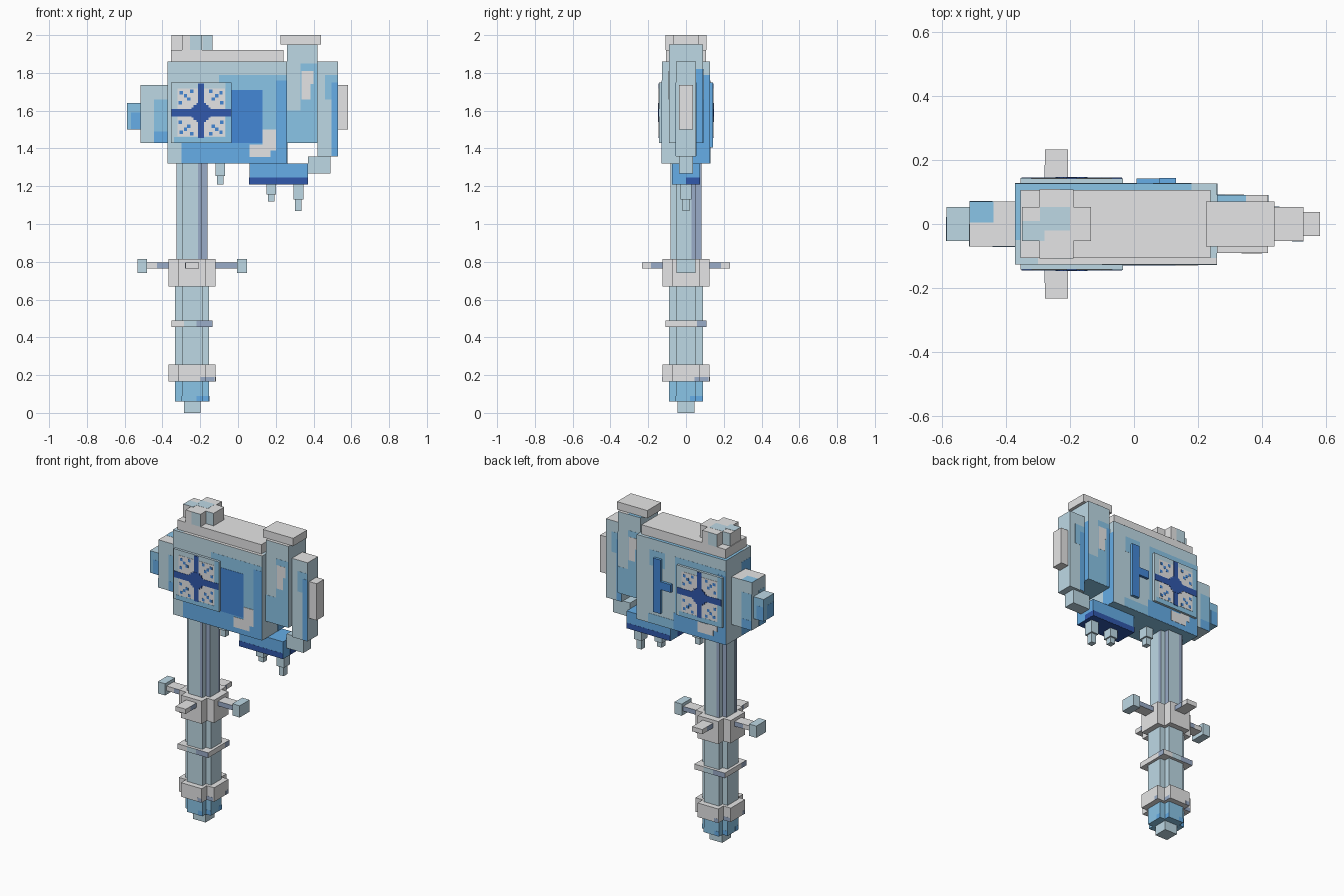
import bpy
import bmesh

default_cube = bpy.data.objects.get("Cube")
if default_cube:
    bpy.data.objects.remove(default_cube, do_unlink=True)

HANDLE_X = -0.243


def linear(channel):
    c = channel / 255
    return c / 12.92 if c <= 0.04045 else ((c + 0.055) / 1.055) ** 2.4


def make_material(name, red, green, blue):
    mat = bpy.data.materials.new(name)
    colour = (linear(red), linear(green), linear(blue), 1)
    mat.use_nodes = True
    mat.diffuse_color = colour
    for node in mat.node_tree.nodes:
        if node.type == 'BSDF_PRINCIPLED':
            node.inputs["Base Color"].default_value = colour
            node.inputs["Roughness"].default_value = 0.8
    return mat


grey = make_material("stone grey", 229, 229, 230)
light = make_material("pale steel blue", 190, 217, 229)
mid = make_material("sky blue", 140, 199, 234)
blue = make_material("bright blue", 104, 177, 236)
dark = make_material("deep blue", 68, 135, 214)
navy = make_material("navy blue", 49, 88, 172)
slate = make_material("slate blue", 154, 172, 200)


def finish(bm, name, mat):
    bmesh.ops.recalc_face_normals(bm, faces=bm.faces)
    mesh = bpy.data.meshes.new(name)
    bm.to_mesh(mesh)
    bm.free()
    mesh.materials.append(mat)
    obj = bpy.data.objects.new(name, mesh)
    bpy.context.scene.collection.objects.link(obj)


def box(name, mat, xs, ys, zs):
    """Box between the given limits on each axis; a single y means plus and minus."""
    if not isinstance(ys, tuple):
        ys = (-ys, ys)
    bm = bmesh.new()
    bmesh.ops.create_cube(bm, size=1)
    for v in bm.verts:
        v.co = [min(lim) if c < 0 else max(lim) for c, lim in zip(v.co, (xs, ys, zs))]
    finish(bm, name, mat)


def plus(name, mat, reach, arm, zs):
    """Upright plus-shaped prism around the handle axis."""
    corner = [(reach, -arm), (reach, arm), (arm, arm)]
    bm = bmesh.new()
    ring = []
    for turn in range(4):
        for x, y in corner:
            for _ in range(turn):
                x, y = -y, x
            ring.append(bm.verts.new((HANDLE_X + x, y, zs[0])))
    base = bm.faces.new(ring)
    for v in bmesh.ops.extrude_face_region(bm, geom=[base])["geom"]:
        if isinstance(v, bmesh.types.BMVert):
            v.co.z = zs[1]
    finish(bm, name, mat)


def patch(name, mat, face, pos, us, vs, layer=1):
    """Thin painted plate lying on an axis-aligned face such as '-y'."""
    depth = (pos, pos + (1 if face[0] == '+' else -1) * layer * 0.0008)
    if face[1] == 'x':
        box(name, mat, depth, us, vs)
    elif face[1] == 'y':
        box(name, mat, us, depth, vs)
    else:
        box(name, mat, us, vs, depth)


FRONT_BACK = ('-y', '+y')
ALL_SIDES = ('-y', '+x', '+y', '-x')


def wrap(name, mat, cx, hx, hy, us, zs, layer=1, sides=ALL_SIDES, inset=0):
    """Same plate on several sides; u runs from -1 to 1, left to right as each side is faced."""
    for face in sides:
        sign = 1 if face[0] == '+' else -1
        if face[1] == 'y':
            patch(name, mat, face, sign * (hy - inset), [cx - sign * u * hx for u in us], zs, layer)
        else:
            patch(name, mat, face, cx + sign * (hx - inset), tuple(sign * u * hy for u in us), zs, layer)


# Handle, from the pommel up
box("pommel_tip", light, (HANDLE_X - 0.044, HANDLE_X + 0.044), 0.044, (0, 0.06))
plus("pommel", mid, 0.09, 0.054, (0.06, 0.165))
plus("lower_collar", grey, 0.125, 0.073, (0.165, 0.255))
plus("grip", light, 0.09, 0.054, (0.255, 0.67))
box("grip_band", grey, (HANDLE_X - 0.108, HANDLE_X + 0.108), 0.108, (0.455, 0.488))
plus("guard_collar", grey, 0.125, 0.073, (0.67, 0.815))
plus("shaft", light, 0.081, 0.05, (0.815, 1.32))

# Painted marks repeated round the handle
wrap("pommel_mark", blue, HANDLE_X, 0.09, 0.09, (0.25, 0.6), (0.06, 0.09))
wrap("pommel_recess_mark", blue, HANDLE_X, 0.09, 0.09, (0.6, 1), (0.06, 0.09), inset=0.036)
wrap("collar_mark", slate, HANDLE_X, 0.125, 0.125, (0.35, 0.58), (0.165, 0.19))
wrap("collar_recess_mark", slate, HANDLE_X, 0.125, 0.125, (0.58, 0.95), (0.165, 0.19), inset=0.052)
wrap("band_mark", slate, HANDLE_X, 0.108, 0.108, (0.21, 1), (0.455, 0.488), 1, FRONT_BACK)
wrap("band_pale_mark", light, HANDLE_X, 0.108, 0.108, (-0.4, 0.21), (0.455, 0.488), 1, FRONT_BACK)
wrap("band_side_mark", slate, HANDLE_X, 0.108, 0.108, (0.55, 1), (0.455, 0.488), 1, ('+x', '-x'))
wrap("shaft_edge_stripe", slate, HANDLE_X, 0.081, 0.081, (0.37, 0.62), (0.815, 1.32))
wrap("shaft_recess_stripe", slate, HANDLE_X, 0.081, 0.081, (0.62, 1), (0.815, 1.32), inset=0.031)

# Crossguard
for side in (-1, 1):
    def span(a, b):
        return (HANDLE_X + side * a, HANDLE_X + side * b)
    box("guard_arm", grey, span(0.12, 0.24), 0.035, (0.765, 0.795))
    box("guard_end", light, span(0.238, 0.29), 0.05, (0.74, 0.815))
    box("guard_spike", grey, (HANDLE_X - 0.036, HANDLE_X + 0.036),
        (side * 0.12, side * 0.233), (0.765, 0.795))
    for sign, axis in ((-1, '-'), (1, '+')):
        patch("guard_arm_mark", slate, axis + 'y', sign * 0.035,
              span(0.125, 0.185 if side < 0 else 0.238), (0.765, 0.795))
        patch("guard_spike_mark", slate, axis + 'x', HANDLE_X + sign * 0.036,
              (side * 0.125, side * 0.185), (0.765, 0.795))

# Head body, roof slab and crown
box("head", light, (-0.372, 0.26), 0.127, (1.32, 1.86))
box("roof_slab", grey, (-0.355, 0.24), 0.107, (1.86, 1.92))
plus("crown", grey, 0.108, 0.053, (1.92, 2))
patch("crown_mark", light, '+z', 2, (-0.295, -0.2), (-0.02, 0.053))
patch("crown_arm_mark", light, '+z', 2, (-0.351, -0.28), (-0.053, 0.01), 2)
wrap("crown_side_mark", light, HANDLE_X, 0.108, 0.108, (-0.1, 0.48), (1.92, 2), 1, FRONT_BACK)
wrap("crown_recess_mark", light, HANDLE_X, 0.108, 0.108, (0.5, 1), (1.92, 2), 1, FRONT_BACK, 0.055)
patch("head_rim", grey, '+z', 1.86, (-0.3, 0.26), (-0.127, -0.107))
patch("head_back_rim", mid, '+z', 1.86, (-0.372, 0.18), (0.107, 0.127))
patch("head_end_rim", mid, '+z', 1.86, (-0.372, -0.355), (-0.05, 0.107))
patch("head_underside", mid, '-z', 1.32, (-0.372, 0.26), 0.127)

# Painted fields on the broad faces of the head, each facing its own way
HEAD = (-0.056, 0.316, 0.127)
wrap("sky_field", mid, *HEAD, (-0.14, 1), (1.4, 1.79), 1, FRONT_BACK)
wrap("edge_field", blue, *HEAD, (0.81, 1), (1.4, 1.76), 2, FRONT_BACK)
patch("lower_field", blue, '-y', -0.127, (-0.3, 0.26), (1.32, 1.43), 2)
patch("back_lower_field", blue, '+y', 0.127, (-0.372, 0), (1.32, 1.43), 2)
patch("back_lower_sky", mid, '+y', 0.127, (0, 0.18), (1.32, 1.38), 2)
patch("deep_field", dark, '-y', -0.127, (-0.04, 0.13), (1.43, 1.71), 3)
patch("back_sky_patch", mid, '+y', 0.127, (0.06, 0.17), (1.69, 1.79))
wrap("chip", grey, *HEAD, (0.59, 0.81), (1.39, 1.5), 4, FRONT_BACK)
wrap("chip_foot", grey, *HEAD, (0.37, 0.72), (1.355, 1.42), 4, FRONT_BACK)

# Narrow faces of the head
wrap("head_end_field", blue, *HEAD, (0.24, 1), (1.32, 1.79), 1, ('+x', '-x'))

# Raised window panels with a barred flower on both broad faces
cx, cz = -0.195, 1.59
for sign, face in ((-1, '-y'), (1, '+y')):
    panel = sign * 0.143
    box("window_panel", light, (-0.355, -0.034), (sign * 0.12, panel), (1.43, 1.75))
    for sx in (-1, 1):
        for sz in (-1, 1):
            def tile(name, mat, u, v, half, layer):
                x, z = cx + sx * u, cz + sz * v
                patch(name, mat, face, panel, (x - half, x + half), (z - half, z + half), layer)
            tile("petal", grey, 0.07, 0.072, 0.056, 2)
            for u, v in ((0.065, 0.072), (0.083, 0.088), (0.105, 0.105), (0.11, 0.052), (0.05, 0.112)):
                tile("petal_dot", dark, u, v, 0.009, 3)
    patch("window_bar", navy, face, panel, (cx - 0.016, cx + 0.016), (1.455, 1.745), 4)
    patch("window_crossbar", navy, face, panel, (-0.352, -0.037), (cz - 0.02, cz + 0.02), 4)
    for a, b in ((0.05, 0.026), (0.04, 0.04), (0.026, 0.05)):
        patch("window_hub", navy, face, panel, (cx - a, cx + a), (cz - b, cz + b), 5)
PANEL = (cx, 0.16, 0.143)
wrap("panel_edge", mid, *PANEL, (0.8, 1), (1.43, 1.75), 1, FRONT_BACK)
wrap("panel_sill", mid, *PANEL, (-0.9, 0.8), (1.43, 1.46), 1, FRONT_BACK)

# Latch on the back
box("latch_bar", blue, (0.08, 0.132), (0.12, 0.143), (1.405, 1.75))
box("latch_arm", dark, (0.008, 0.08), (0.12, 0.143), (1.56, 1.61))
patch("latch_face", dark, '+y', 0.143, (0.08, 0.132), (1.405, 1.75))
patch("latch_arm_top", blue, '+z', 1.61, (0.008, 0.08), (0.127, 0.143))

# Striking end on the right
box("striker", light, (-0.515, -0.372), 0.07, (1.43, 1.735))
box("striker_tip", mid, (-0.587, -0.515), 0.053, (1.5, 1.64))
patch("striker_tip_top", light, '+z', 1.64, (-0.587, -0.515), 0.053)
patch("striker_top", grey, '+z', 1.735, (-0.515, -0.372), 0.07)
patch("striker_top_mark", mid, '+z', 1.735, (-0.515, -0.44), (0.005, 0.07), 2)
STRIKER, THREE_SIDES = (-0.4435, 0.0715, 0.07), ('-y', '+y', '-x')
wrap("striker_field", mid, *STRIKER, (0, 1), (1.43, 1.66), 1, THREE_SIDES)
wrap("striker_field_foot", blue, *STRIKER, (0, 1), (1.43, 1.49), 2, THREE_SIDES)
wrap("striker_tip_mark", blue, -0.551, 0.036, 0.053, (-0.4, 1), (1.5, 1.59), 1, THREE_SIDES)

# Stepped columns on the left
box("inner_column", light, (0.26, 0.42), 0.09, (1.43, 1.95))
box("inner_column_cap", grey, (0.225, 0.44), 0.07, (1.95, 2))
box("outer_column", light, (0.42, 0.53), 0.053, (1.357, 1.86))
box("outer_knob", grey, (0.53, 0.583), 0.037, (1.5, 1.735))
box("column_foot", light, (0.37, 0.49), 0.037, (1.267, 1.357))
patch("inner_column_top", grey, '+z', 1.95, (0.26, 0.42), 0.09)
patch("inner_column_top_mark", mid, '+z', 1.95, (0.26, 0.35), (0.07, 0.09), 2)
patch("outer_column_top", grey, '+z', 1.86, (0.42, 0.53), 0.053)
patch("inner_column_base", mid, '-z', 1.43, (0.26, 0.42), 0.09)

# Painted fields on the columns
COLUMN, OUTER = (0.34, 0.08, 0.09), (0.475, 0.055, 0.053)
wrap("column_field", mid, *COLUMN, (-0.1, 1), (1.43, 1.85), 1, FRONT_BACK)
wrap("column_low_field", mid, *COLUMN, (-1, -0.1), (1.43, 1.6), 1, FRONT_BACK)
wrap("column_chip", grey, *COLUMN, (-0.05, 0.75), (1.74, 1.81), 2, FRONT_BACK)
wrap("column_low_chip", grey, *COLUMN, (-0.05, 0.55), (1.66, 1.74), 2, FRONT_BACK)
wrap("column_side_field", blue, *COLUMN, (0.59, 1), (1.43, 1.82), 1, ('+x',))
patch("back_column_edge", blue, '+y', 0.09, (0.26, 0.285), (1.43, 1.82), 2)
wrap("outer_sky_field", mid, *OUTER, (-0.27, 1), (1.66, 1.79), 1, FRONT_BACK)
wrap("outer_edge_field", blue, *OUTER, (0.36, 1), (1.36, 1.75), 2, FRONT_BACK)

# Pod under the head with a dark underside
box("pod", blue, (0.06, 0.37), 0.073, (1.21, 1.32))
patch("pod_underside", navy, '-z', 1.21, (0.06, 0.37), 0.073)
POD = (0.215, 0.155, 0.073)
wrap("pod_shadow_band", navy, *POD, (-1, 1), (1.21, 1.245), 1, FRONT_BACK)
wrap("pod_side_band", navy, *POD, (0, 1), (1.21, 1.245), 1, ('+x', '-x'))

# Hanging pins
for x, top, step, tip in ((-0.094, 1.32, 1.255, 1.21),
                          (0.176, 1.21, 1.155, 1.12),
                          (0.32, 1.21, 1.13, 1.07)):
    box("pin", light, (x - 0.026, x + 0.026), 0.03, (step, top))
    box("pin_tip", light, (x - 0.017, x + 0.017), 0.019, (tip, step))
